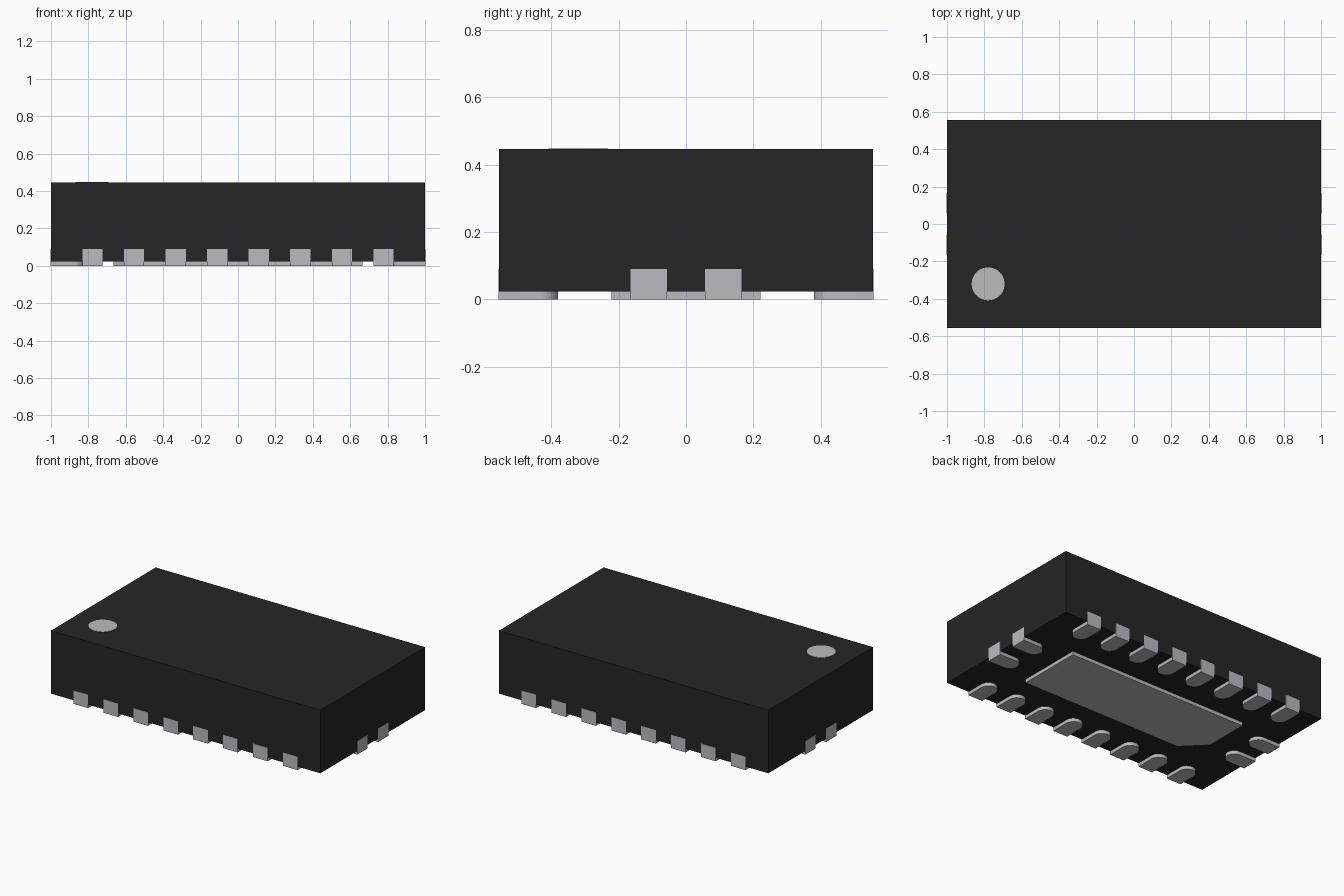
import bpy, bmesh, math
from mathutils import Matrix

if "Cube" in bpy.data.objects:
    bpy.data.objects.remove(bpy.data.objects["Cube"])

HX, HY = 1.0, 0.555          # body half sizes
Z0, Z1 = 0.023, 0.446        # body bottom and top
PITCH, PW, PL, PH = 0.2222, 0.108, 0.175, 0.09   # pin spacing, width, length, height


def material(name, rgb):
    m = bpy.data.materials.new(name)
    m.diffuse_color = (*rgb, 1)
    m.use_nodes = True
    m.node_tree.nodes["Principled BSDF"].inputs["Base Color"].default_value = m.diffuse_color
    return m


BLACK = material("black_plastic", (0.019, 0.019, 0.019))
METAL = material("pin_metal", (0.50, 0.49, 0.52))
MARK = material("marker_grey", (0.50, 0.50, 0.50))


def prism(bm, outline, z0, z1):
    """Extrude a flat xy outline from z0 to z1."""
    face = bm.faces.new([bm.verts.new((x, y, z0)) for x, y in outline])
    ext = bmesh.ops.extrude_face_region(bm, geom=[face])["geom"]
    top = [v for v in ext if isinstance(v, bmesh.types.BMVert)]
    bmesh.ops.translate(bm, verts=top, vec=(0, 0, z1 - z0))


def make(name, mat, parts, matrix=Matrix(), smooth=False):
    """Make one object out of (outline, z0, z1) prisms."""
    bm = bmesh.new()
    for outline, z0, z1 in parts:
        prism(bm, outline, z0, z1)
    bmesh.ops.recalc_face_normals(bm, faces=bm.faces)
    me = bpy.data.meshes.new(name)
    bm.to_mesh(me)
    bm.free()
    me.materials.append(mat)
    ob = bpy.data.objects.new(name, me)
    ob.matrix_world = matrix
    bpy.context.collection.objects.link(ob)
    if smooth:
        bpy.ops.object.select_all(action='DESELECT')
        ob.select_set(True)
        bpy.context.view_layer.objects.active = ob
        bpy.ops.object.shade_smooth_by_angle(angle=math.radians(30))
    return ob


def rect(x0, x1, y0, y1):
    return [(x0, y0), (x1, y0), (x1, y1), (x0, y1)]


def arc(cx, cy, r, a0, a1, n):
    return [(cx + r * math.cos(a0 + (a1 - a0) * i / n),
             cy + r * math.sin(a0 + (a1 - a0) * i / n)) for i in range(n + 1)]


# Plastic body
make("body", BLACK, [(rect(-HX, HX, -HY, HY), Z0, Z1)])

# Round marker on top
make("corner_marker", MARK,
     [(arc(-0.78, -0.32, 0.088, 0, 2 * math.pi, 48)[:-1], Z1 - 0.002, Z1 + 0.002)])

# Centre pad with one clipped corner
CX, CY, CH = 0.665, 0.221, 0.14
make("centre_pad", METAL,
     [([(-CX + CH, -CY), (CX, -CY), (CX, CY), (-CX, CY), (-CX, -CY + CH)], 0, Z0 + 0.002)])

# Pin: round-ended pad under the body and a thin upright tab on its side
r = PW / 2
pad = [(-r, 0), (r, 0)] + arc(0, PL - r, r, 0, math.pi, 16)
tab = rect(-r, r, -0.0015, 0.01)


def pin(name, x, y, angle):
    make(name, METAL, [(pad, 0, Z0 + 0.002), (tab, 0, PH)],
         Matrix.Translation((x, y, 0)) @ Matrix.Rotation(angle, 4, 'Z'), smooth=True)


for i in range(8):
    x = (i - 3.5) * PITCH
    pin(f"front_pin_{i + 1}", x, -HY, 0)
    pin(f"back_pin_{i + 1}", x, HY, math.pi)
for i, y in enumerate((-PITCH / 2, PITCH / 2)):
    pin(f"right_pin_{i + 1}", HX, y, math.pi / 2)
    pin(f"left_pin_{i + 1}", -HX, y, -math.pi / 2)
